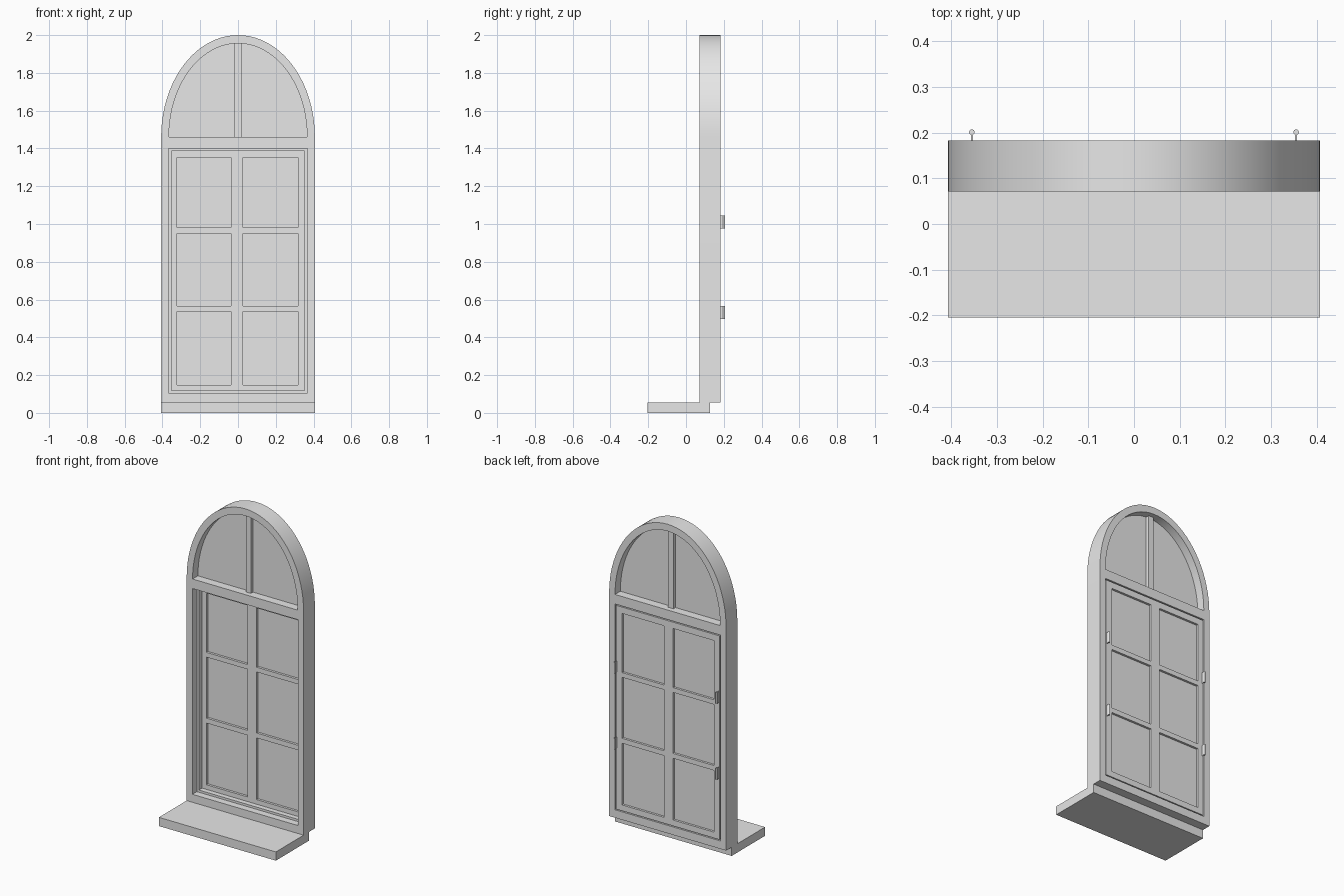
import bpy, bmesh, math
from mathutils import Matrix

cube = bpy.data.objects.get("Cube")
if cube:
    bpy.data.objects.remove(cube, do_unlink=True)

grey = bpy.data.materials.new("plain grey")
grey.use_nodes = True
grey.diffuse_color = (0.8, 0.8, 0.8, 1)
grey.node_tree.nodes["Principled BSDF"].inputs["Base Color"].default_value = (0.8, 0.8, 0.8, 1)


def finish(name, mesh, smooth=False):
    """Link a mesh as a named part with the shared material."""
    mesh.materials.clear()
    mesh.materials.append(grey)
    obj = bpy.data.objects.new(name, mesh)
    bpy.context.collection.objects.link(obj)
    if smooth:
        bpy.ops.object.select_all(action='DESELECT')
        obj.select_set(True)
        bpy.context.view_layer.objects.active = obj
        bpy.ops.object.shade_smooth_by_angle(angle=math.radians(30))
    return obj


def rect(x0, x1, z0, z1):
    return [(x0, z0), (x1, z0), (x1, z1), (x0, z1)]


def arch(half, spring, rise, base=None, steps=40):
    """Half ellipse on a spring line, with straight legs down to base."""
    pts = [(half * math.cos(math.pi * i / steps), spring + rise * math.sin(math.pi * i / steps))
           for i in range(steps + 1)]
    return pts if base is None else pts + [(-half, base), (half, base)]


def plate(name, loops, y0, y1, smooth=False):
    """Upright slab: first loop is the outline, the others are holes."""
    curve = bpy.data.curves.new(name, 'CURVE')
    curve.dimensions = '2D'
    curve.fill_mode = 'BOTH'
    curve.extrude = (y1 - y0) / 2
    for loop in loops:
        spline = curve.splines.new('POLY')
        spline.points.add(len(loop) - 1)
        for point, (x, z) in zip(spline.points, loop):
            point.co = (x, z, 0, 1)
        spline.use_cyclic_u = True
    temp = bpy.data.objects.new(name + " outline", curve)
    bpy.context.collection.objects.link(temp)
    graph = bpy.context.evaluated_depsgraph_get()
    mesh = bpy.data.meshes.new_from_object(temp.evaluated_get(graph))
    bpy.data.objects.remove(temp, do_unlink=True)
    mesh.transform(Matrix.Translation((0, (y0 + y1) / 2, 0)) @ Matrix.Rotation(math.pi / 2, 4, 'X'))
    bm = bmesh.new()
    bm.from_mesh(mesh)
    bmesh.ops.remove_doubles(bm, verts=bm.verts, dist=0.00005)
    bmesh.ops.recalc_face_normals(bm, faces=bm.faces)
    for f in bm.faces:
        f.smooth = False
    bm.to_mesh(mesh)
    bm.free()
    mesh.name = name
    return finish(name, mesh, smooth)


# Arched outer frame with fanlight and casement openings
plate("frame", [arch(0.407, 1.46, 0.54, 0.055), arch(0.366, 1.46, 0.496),
                rect(-0.367, 0.367, 0.105, 1.40)], 0.071, 0.183, smooth=True)

# Stop the casement closes against
plate("casement_stop", [rect(-0.367, 0.367, 0.105, 1.40),
                        rect(-0.353, 0.353, 0.119, 1.386)], 0.115, 0.147)

# Casement with two columns and three rows of panes
columns = [(-0.323, -0.036), (0.026, 0.318)]
rows = [(0.148, 0.536), (0.567, 0.951), (0.981, 1.353)]
panes = [rect(*c, *r) for c in columns for r in rows]
plate("casement", [rect(-0.361, 0.361, 0.111, 1.393)] + panes, 0.147, 0.182)
plate("casement_glass", [rect(-0.34, 0.34, 0.13, 1.37)], 0.162, 0.168)

# Fanlight glass and its upright bar
plate("fanlight_glass", [arch(0.38, 1.452, 0.515)], 0.124, 0.130)
plate("fanlight_bar", [rect(-0.018, 0.018, 1.455, 1.965)], 0.103, 0.151)

# Projecting sill
plate("sill", [rect(-0.407, 0.407, 0, 0.055)], -0.205, 0.127)

# Hinges: a leaf and a knuckle on each side
for side, x in (("left", 0.355), ("right", -0.355)):
    for level, z in (("lower", 0.532), ("upper", 1.01)):
        plate(f"{side}_{level}_hinge_leaf", [rect(x - 0.002, x + 0.002, z - 0.035, z + 0.035)], 0.175, 0.2)
        bm = bmesh.new()
        bmesh.ops.create_cone(bm, cap_ends=True, segments=16, radius1=0.006, radius2=0.006,
                              depth=0.07, matrix=Matrix.Translation((x, 0.201, z)))
        mesh = bpy.data.meshes.new(f"{side}_{level}_hinge_knuckle")
        bm.to_mesh(mesh)
        bm.free()
        finish(mesh.name, mesh, smooth=True)
